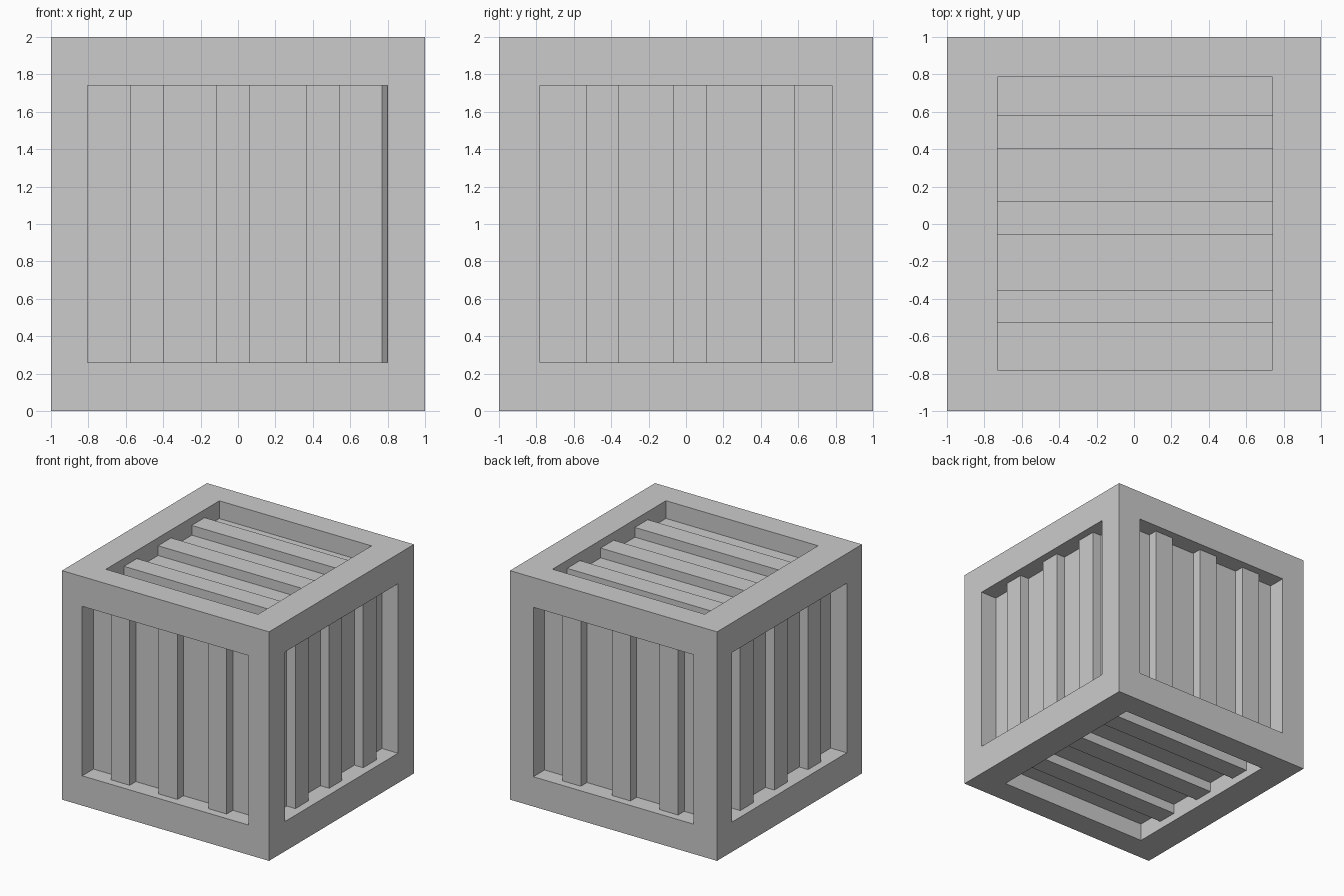
import bpy, bmesh
from mathutils import Vector

if "Cube" in bpy.data.objects:
    bpy.data.objects.remove(bpy.data.objects["Cube"])

FLOOR, SLAT_TOP = 0.155, 0.07      # depths below the outer cube faces
CENTRE = Vector((0, 0, 1))
X, Y, Z = Vector((1, 0, 0)), Vector((0, 1, 0)), Vector((0, 0, 1))

# slat spans across each pair of opposite sides
FB = [(-0.575, -0.395), (-0.115, 0.065), (0.365, 0.542)]
LR = [(-0.535, -0.357), (-0.07, 0.11), (0.40, 0.58)]
TB = [(-0.53, -0.352), (-0.06, 0.12), (0.405, 0.583)]

# name, outward normal, across axis, along axis, opening (u0, u1), floor (u0, u1), opening (v0, v1), slats
SIDES = [
    ("front", -Y, X, Z, (-0.805, 0.80), (-0.805, 0.77), (-0.74, 0.74), FB),
    ("back", Y, X, Z, (-0.775, 0.775), (-0.775, 0.775), (-0.74, 0.74), FB),
    ("right", X, Y, Z, (-0.78, 0.78), (-0.78, 0.78), (-0.74, 0.74), LR),
    ("left", -X, Y, Z, (-0.79, 0.79), (-0.79, 0.79), (-0.74, 0.74), LR),
    ("top", Z, Y, X, (-0.78, 0.785), (-0.78, 0.785), (-0.73, 0.74), TB),
    ("bottom", -Z, Y, X, (-0.78, 0.785), (-0.78, 0.785), (-0.73, 0.74), TB),
]


def finish(name, bm):
    bmesh.ops.remove_doubles(bm, verts=bm.verts[:], dist=1e-4)
    bmesh.ops.recalc_face_normals(bm, faces=bm.faces[:])
    mesh = bpy.data.meshes.new(name)
    bm.to_mesh(mesh)
    bm.free()
    bpy.context.collection.objects.link(bpy.data.objects.new(name, mesh))


def loop(bm, n, u, v, us, vs, depth):
    corners = [(us[0], vs[0]), (us[1], vs[0]), (us[1], vs[1]), (us[0], vs[1])]
    return [bm.verts.new(CENTRE + n * (1 - depth) + u * a + v * b) for a, b in corners]


def bridge(bm, a, b):
    for i in range(4):
        j = (i + 1) % 4
        bm.faces.new((a[i], a[j], b[j], b[i]))


# crate body: a cube with a framed recess in every side
body = bmesh.new()
for name, n, u, v, us, fs, vs, slats in SIDES:
    outer = loop(body, n, u, v, (-1, 1), (-1, 1), 0)
    rim = loop(body, n, u, v, us, vs, 0)
    floor = loop(body, n, u, v, fs, vs, FLOOR)
    bridge(body, outer, rim)
    bridge(body, rim, floor)
    body.faces.new(floor)
finish("crate_body", body)

# raised slats inside each recess
for name, n, u, v, us, fs, vs, slats in SIDES:
    bm = bmesh.new()
    for span in slats:
        face = loop(bm, n, u, v, span, vs, SLAT_TOP)
        base = loop(bm, n, u, v, span, vs, FLOOR)
        bridge(bm, face, base)
        bm.faces.new(face)
        bm.faces.new(base)
    finish(name + "_slats", bm)
